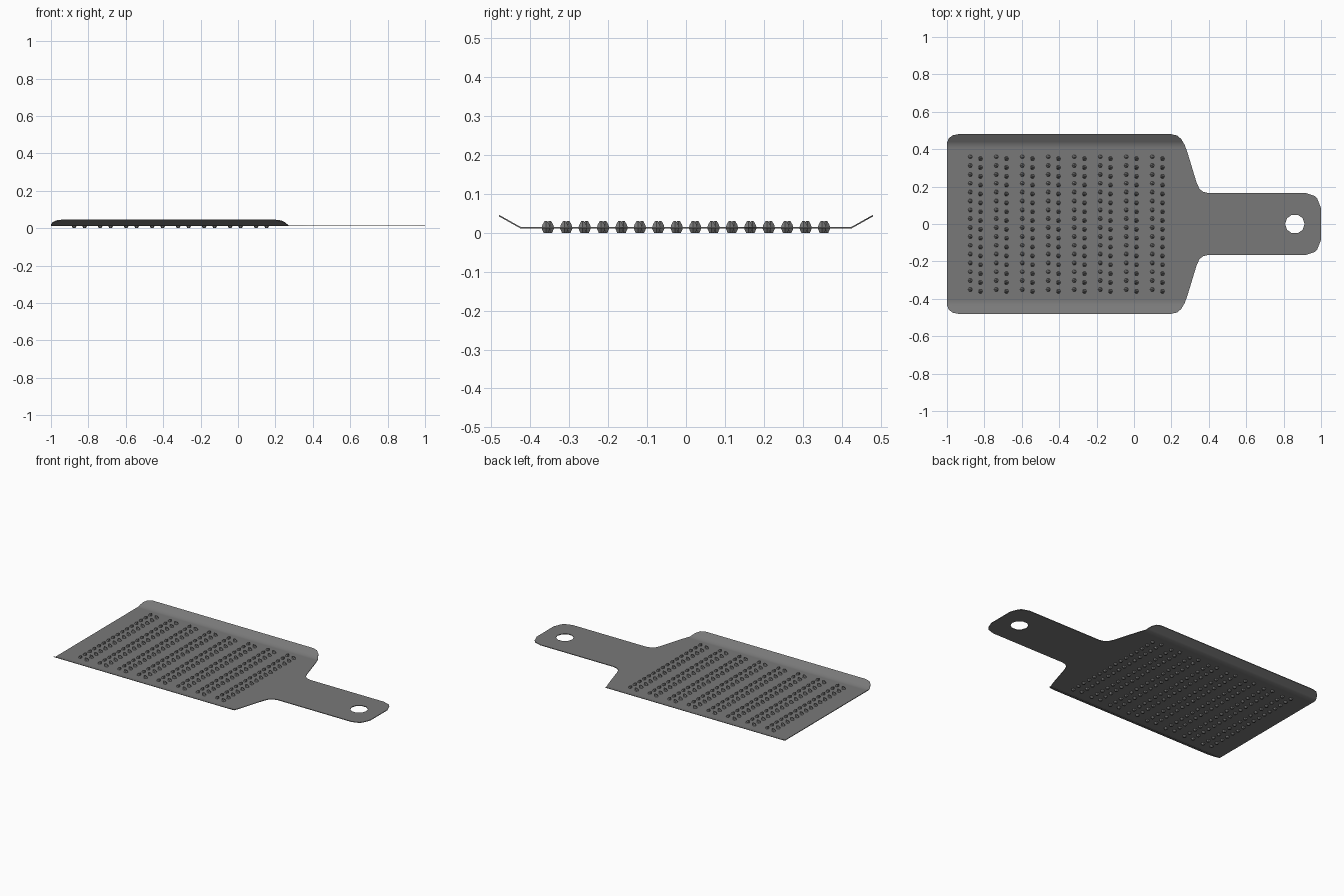
import bpy, bmesh, math
from mathutils import Vector, Matrix

if "Cube" in bpy.data.objects:
    bpy.data.objects.remove(bpy.data.objects["Cube"])

steel = bpy.data.materials.new("grey steel")
steel.diffuse_color = (0.19, 0.19, 0.19, 1)
steel.use_nodes = True
steel.node_tree.nodes["Principled BSDF"].inputs["Base Color"].default_value = steel.diffuse_color

PLATE_Z, THICK, FOLD_Y = 0.011, 0.004, 0.425


def finish(name, bm, angle):
    bmesh.ops.recalc_face_normals(bm, faces=bm.faces[:])
    me = bpy.data.meshes.new(name)
    bm.to_mesh(me)
    bm.free()
    me.materials.append(steel)
    ob = bpy.data.objects.new(name, me)
    bpy.context.collection.objects.link(ob)
    bpy.ops.object.select_all(action='DESELECT')
    ob.select_set(True)
    bpy.context.view_layer.objects.active = ob
    bpy.ops.object.shade_smooth_by_angle(angle=math.radians(angle))
    return ob


def add_loop(bm, pts):
    vs = [bm.verts.new((x, y, PLATE_Z)) for x, y in pts]
    return [bm.edges.new((vs[i], vs[(i + 1) % len(vs)])) for i in range(len(vs))]


# plate and handle: half outline, mirrored, with a hanging hole
half = [(-1, 0.435), (-0.99, 0.458), (-0.97, 0.474), (-0.94, 0.48),
        (0.20, 0.48), (0.23, 0.473), (0.252, 0.455), (0.27, 0.425), (0.285, 0.385),
        (0.335, 0.22), (0.35, 0.188), (0.37, 0.172), (0.40, 0.165),
        (0.92, 0.165), (0.965, 0.15), (0.98, 0.135), (1.0, 0.085)]
outline = half + [(x, -y) for x, y in reversed(half)]
hole = [(0.86 + 0.052 * math.cos(a), 0.052 * math.sin(a))
        for a in (math.tau * i / 10 for i in range(10))]
bm = bmesh.new()
edges = add_loop(bm, outline) + add_loop(bm, hole)
bmesh.ops.triangle_fill(bm, use_beauty=True, use_dissolve=False, edges=edges)

# cut bend lines, then fold both long sides upward
for side in (1, -1):
    for y in (0.405, FOLD_Y, 0.44):
        bmesh.ops.bisect_plane(bm, geom=bm.verts[:] + bm.edges[:] + bm.faces[:],
                               plane_co=(0, side * y, 0), plane_no=(0, 1, 0))
for v in bm.verts:
    v.co.z += max(0, abs(v.co.y) - FOLD_Y) * 0.56

# thickness
ext = bmesh.ops.extrude_face_region(bm, geom=bm.faces[:])
for v in ext["geom"]:
    if isinstance(v, bmesh.types.BMVert):
        v.co.z += THICK
finish("grater_plate", bm, 40)


# teeth: punched spikes with a dent bulging out underneath
def add_tooth(bm, x, y, lean):
    n = 6
    rings = []
    for z, r, shift in ((0.001, 0.007, 0), (0.012, 0.013, 0),
                        (0.021, 0.010, 0.3), (0.030, 0.004, 1)):
        rings.append([bm.verts.new((x + lean * shift + r * math.cos(math.tau * i / n),
                                    y + r * math.sin(math.tau * i / n), z))
                      for i in range(n)])
    for lo, hi in zip(rings, rings[1:]):
        for i in range(n):
            j = (i + 1) % n
            bm.faces.new((lo[i], lo[j], hi[j], hi[i]))
    bm.faces.new(rings[0][::-1])
    bm.faces.new(rings[-1])


bm = bmesh.new()
for col in range(8):
    cx = -0.848 + col * 0.139
    for row in range(16):
        cy = -0.355 + row * 0.0473
        add_tooth(bm, cx - 0.028, cy + 0.005, 0.009)
        add_tooth(bm, cx + 0.028, cy - 0.005, -0.009)
for v in bm.verts:
    v.co.z = max(0, v.co.z - (0.001 if v.co.z < 0.005 else 0))
finish("grating_teeth", bm, 30)
